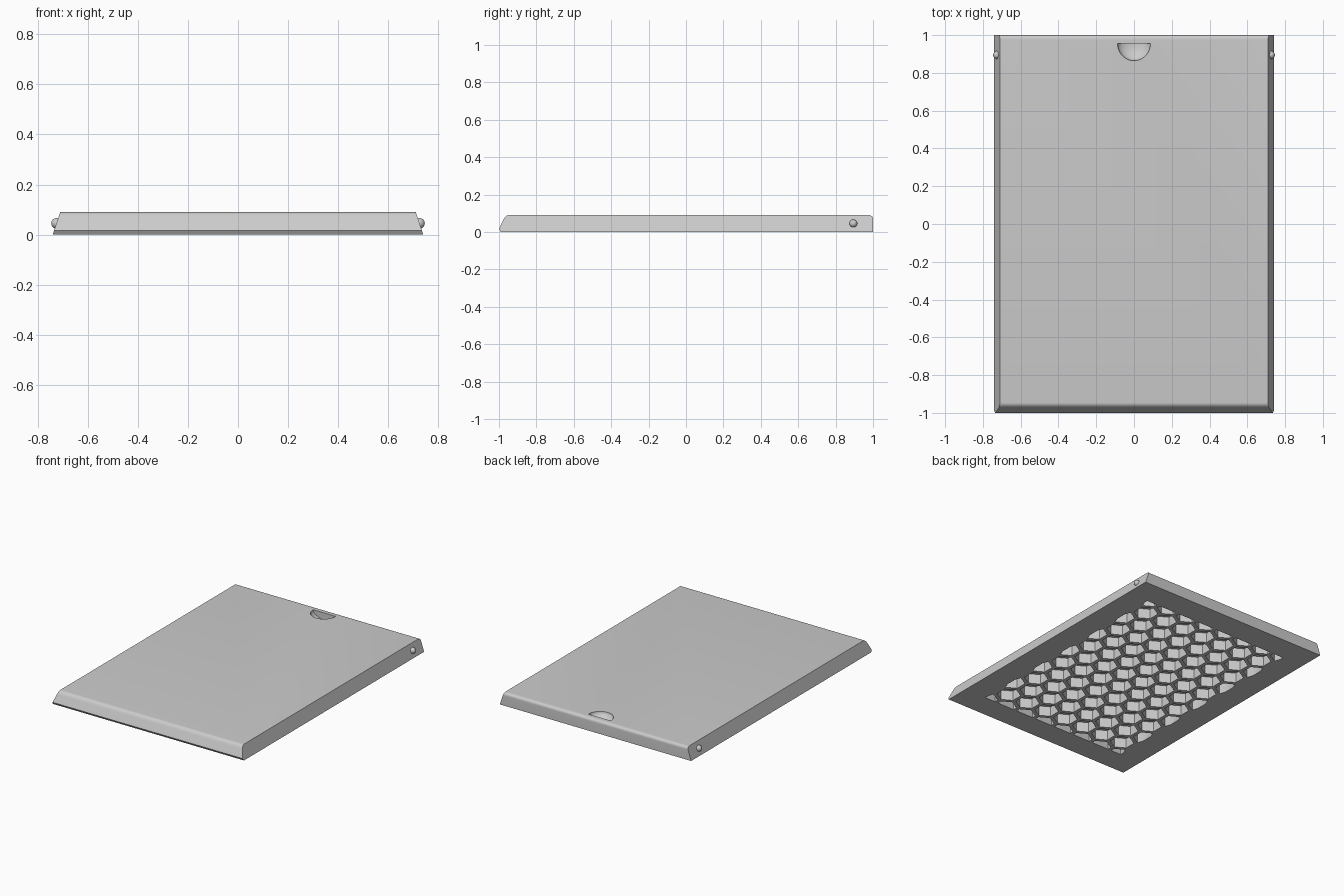
import bpy, bmesh, math
from mathutils import Vector, Matrix

cube = bpy.data.objects.get("Cube")
if cube:
    bpy.data.objects.remove(cube, do_unlink=True)

HALF_W, TAPER, HEIGHT = 0.74, 0.03, 0.09

grey = bpy.data.materials.new("plain grey")
grey.use_nodes = True
grey.diffuse_color = (0.6, 0.6, 0.6, 1)
grey.node_tree.nodes["Principled BSDF"].inputs["Base Color"].default_value = (0.6, 0.6, 0.6, 1)


def make_object(name, bm):
    bmesh.ops.recalc_face_normals(bm, faces=bm.faces)
    mesh = bpy.data.meshes.new(name)
    bm.to_mesh(mesh)
    bm.free()
    mesh.materials.append(grey)
    obj = bpy.data.objects.new(name, mesh)
    bpy.context.collection.objects.link(obj)
    return obj


def select_only(obj):
    bpy.ops.object.select_all(action='DESELECT')
    obj.select_set(True)
    bpy.context.view_layer.objects.active = obj


def round_corner(a, corner, b, steps=6):
    """Points of a curve from a to b, pulled towards the corner."""
    a, corner, b = Vector(a), Vector(corner), Vector(b)
    ts = [i / steps for i in range(steps + 1)]
    return [a * (1 - t) ** 2 + corner * 2 * t * (1 - t) + b * t * t for t in ts]


def cut(target, cutter):
    cutter.hide_render = True
    mod = target.modifiers.new("cut", 'BOOLEAN')
    mod.operation, mod.solver, mod.object = 'DIFFERENCE', 'EXACT', cutter
    select_only(target)
    bpy.ops.object.modifier_apply(modifier=mod.name)
    bpy.data.objects.remove(cutter, do_unlink=True)


# Lid panel: side profile (y, z) stretched between the two leaning sides
profile = [Vector((1, 0)), Vector((-0.99, 0)), Vector((-1, 0.016))]
profile += round_corner((-0.976, 0.066), (-0.965, HEIGHT), (-0.945, HEIGHT))
profile += round_corner((0.975, HEIGHT), (1, HEIGHT), (1, 0.068))
bm = bmesh.new()
sides = []
for s in (-1, 1):
    sides.append([bm.verts.new((s * (HALF_W - TAPER * p.y / HEIGHT), p.x, p.y)) for p in profile])
    bm.faces.new(sides[-1])
for i in range(len(profile)):
    j = (i + 1) % len(profile)
    bm.faces.new((sides[0][i], sides[0][j], sides[1][j], sides[1][i]))
lid = make_object("lid_panel", bm)

# Honeycomb pockets underneath, trimmed to a rectangle
PITCH, RADIUS, DEPTH = 0.16, 0.078, 0.07
EDGE_X, EDGE_Y = 0.575, 0.82
bm = bmesh.new()
for row in range(-6, 7):
    odd = row % 2
    count = 7 if odd else 8
    for col in range(count):
        cx = (col - (count - 1) / 2) * PITCH
        cy = row * PITCH * math.sqrt(3) / 2
        ring = []
        for k in range(6):
            a = math.radians(30 + 60 * k)
            x = max(-EDGE_X, min(EDGE_X, cx + RADIUS * math.cos(a)))
            y = max(-EDGE_Y, min(EDGE_Y, cy + RADIUS * math.sin(a)))
            ring.append((x, y))
        low = [bm.verts.new((x, y, -0.02)) for x, y in ring]
        high = [bm.verts.new((x, y, DEPTH)) for x, y in ring]
        bm.faces.new(low[::-1])
        bm.faces.new(high)
        for k in range(6):
            n = (k + 1) % 6
            bm.faces.new((low[k], low[n], high[n], high[k]))
cut(lid, make_object("pocket_cutter", bm))

# Thumb notch: half of a flattened bowl with a straight wall at the back
bm = bmesh.new()
bmesh.ops.create_uvsphere(bm, u_segments=48, v_segments=24, radius=0.087)
bmesh.ops.scale(bm, vec=(1, 1.04, 0.55), verts=bm.verts)
bmesh.ops.translate(bm, vec=(0, 0.955, HEIGHT), verts=bm.verts)
res = bmesh.ops.bisect_plane(bm, geom=bm.verts[:] + bm.edges[:] + bm.faces[:],
                             plane_co=(0, 0.9551, 0), plane_no=(0, 1, 0), clear_outer=True)
rim = [e for e in bm.edges if e.is_boundary]
bmesh.ops.holes_fill(bm, edges=rim, sides=0)
cut(lid, make_object("notch_cutter", bm))
select_only(lid)
bpy.ops.object.shade_smooth_by_angle(angle=math.radians(25))

# Small round catches on both sides
for s, side in ((1, "left"), (-1, "right")):
    bm = bmesh.new()
    bmesh.ops.create_uvsphere(bm, u_segments=24, v_segments=16, radius=0.021,
                              matrix=Matrix.Translation((s * 0.725, 0.895, 0.045)))
    catch = make_object(side + "_catch", bm)
    select_only(catch)
    bpy.ops.object.shade_smooth_by_angle(angle=math.radians(40))
